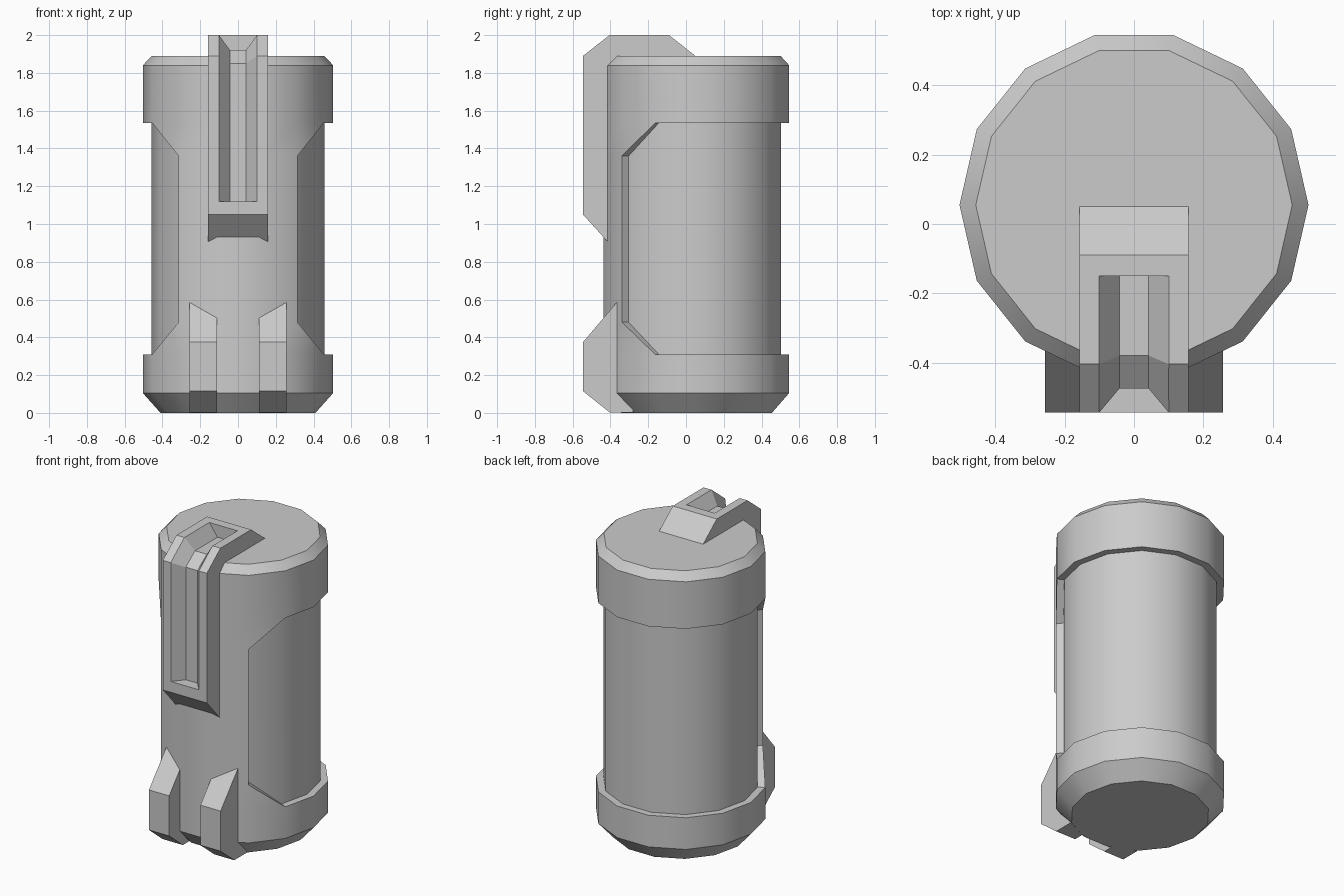
import bpy, bmesh, math

if "Cube" in bpy.data.objects:
    bpy.data.objects.remove(bpy.data.objects["Cube"])

grey = bpy.data.materials.new("plain_grey")
grey.use_nodes = True
colour = (0.6, 0.6, 0.6, 1)
grey.diffuse_color = colour
grey.node_tree.nodes["Principled BSDF"].inputs["Base Color"].default_value = colour

SIDES = 14
CENTRE_Y = 0.055
OUTER, INNER = 0.504, 0.459
LOW, HIGH = 0.31, 1.535            # band between the two collars
PANEL_LOW, PANEL_HIGH = 0.48, 1.36  # straight part of the panel edge


def finish(bm, name):
    bmesh.ops.remove_doubles(bm, verts=bm.verts, dist=0.0005)
    bmesh.ops.recalc_face_normals(bm, faces=bm.faces)
    mesh = bpy.data.meshes.new(name)
    bm.to_mesh(mesh)
    bm.free()
    mesh.materials.append(grey)
    obj = bpy.data.objects.new(name, mesh)
    bpy.context.collection.objects.link(obj)
    return obj


def add_face(bm, points):
    bm.faces.new([bm.verts.new(p) for p in points])


def rim(r, k, z):
    a = math.tau * k / SIDES
    return (r * math.cos(a), CENTRE_Y + r * math.sin(a), z)


def wall(bm, k, r0, z0, r1, z1):
    add_face(bm, [rim(r0, k, z0), rim(r0, k + 1, z0), rim(r1, k + 1, z1), rim(r1, k, z1)])


def prism(name, profile, x0, x1):
    """Side profile of (y, z) points, extruded across x."""
    bm = bmesh.new()
    face = bm.faces.new([bm.verts.new((x0, y, z)) for y, z in profile])
    ext = bmesh.ops.extrude_face_region(bm, geom=[face])["geom"]
    bmesh.ops.translate(bm, vec=(x1 - x0, 0, 0),
                        verts=[v for v in ext if isinstance(v, bmesh.types.BMVert)])
    return finish(bm, name)


# Canister: collars with chamfered ends
bm = bmesh.new()
for k in range(SIDES):
    for section in ([(0.41, 0), (OUTER, 0.105), (OUTER, LOW)],
                    [(OUTER, HIGH), (OUTER, 1.84), (0.457, 1.89)]):
        for (r0, z0), (r1, z1) in zip(section, section[1:]):
            wall(bm, k, r0, z0, r1, z1)
for r, z in ((0.41, 0), (0.457, 1.89)):
    add_face(bm, [rim(r, k, z) for k in range(SIDES)])

# Raised front panel, flush with the collars
levels = [LOW, PANEL_LOW, PANEL_HIGH, HIGH]
for k in (9, 10, 11):
    for z0, z1 in zip(levels, levels[1:]):
        wall(bm, k, OUTER, z0, OUTER, z1)

# Recessed barrel around the sides and back, with ledges
first, last = -2, 9


def edge_heights(k):
    return (PANEL_LOW, PANEL_HIGH) if k in (first, last) else (LOW, HIGH)


for k in range(first, last):
    a, b = edge_heights(k), edge_heights(k + 1)
    add_face(bm, [rim(INNER, k, a[0]), rim(INNER, k + 1, b[0]),
                  rim(INNER, k + 1, b[1]), rim(INNER, k, a[1])])
    for i in (0, 1):
        add_face(bm, [rim(OUTER, k, a[i]), rim(OUTER, k + 1, b[i]),
                      rim(INNER, k + 1, b[i]), rim(INNER, k, a[i])])
for k, neighbour in ((first, first + 1), (last, last - 1)):
    add_face(bm, [rim(OUTER, k, PANEL_LOW), rim(OUTER, k, PANEL_HIGH),
                  rim(INNER, k, PANEL_HIGH), rim(INNER, k, PANEL_LOW)])
    for z_in, z_end in ((PANEL_LOW, LOW), (PANEL_HIGH, HIGH)):
        add_face(bm, [rim(OUTER, k, z_in), rim(OUTER, k, z_end), rim(OUTER, neighbour, z_end)])
canister = finish(bm, "canister")
bpy.ops.object.select_all(action='DESELECT')
canister.select_set(True)
bpy.context.view_layer.objects.active = canister
bpy.ops.object.shade_smooth_by_angle(angle=math.radians(30))

# Clip hooked over the top front edge
clip = prism("top_clip", [(-0.545, 1.05), (-0.545, 1.89), (-0.405, 2), (-0.09, 2),
                          (0.06, 1.882), (-0.3, 1.8), (-0.3, 0.78)], -0.158, 0.158)

# Tapered groove cut along the clip
floor = [(-0.475, 1.12), (-0.475, 1.85), (-0.38, 1.92), (-0.15, 1.92)]
mouth = [(-0.545, 1.12), (-0.545, 1.89), (-0.405, 2), (-0.15, 2)]
bm = bmesh.new()
rings = []
for (fy, fz), (my, mz) in zip(floor, mouth):
    y, z = fy + 1.5 * (my - fy), fz + 1.5 * (mz - fz)
    rings.append([bm.verts.new(p) for p in
                  ((-0.042, fy, fz), (0.042, fy, fz), (0.13, y, z), (-0.13, y, z))])
for r0, r1 in zip(rings, rings[1:]):
    for i in range(4):
        j = (i + 1) % 4
        bm.faces.new((r0[i], r0[j], r1[j], r1[i]))
bm.faces.new(rings[0])
bm.faces.new(rings[-1])
cutter = finish(bm, "groove_cutter")
cutter.hide_render = True
cut = clip.modifiers.new("groove", 'BOOLEAN')
cut.operation, cut.solver, cut.object = 'DIFFERENCE', 'EXACT', cutter
bpy.ops.object.select_all(action='DESELECT')
clip.select_set(True)
bpy.context.view_layer.objects.active = clip
bpy.ops.object.modifier_apply(modifier=cut.name)
bpy.data.objects.remove(cutter)

# Pair of feet at the bottom front
foot = [(-0.545, 0.115), (-0.545, 0.375), (-0.365, 0.587), (-0.28, 0.587),
        (-0.28, 0.003), (-0.405, 0.003)]
for side, name in ((1, "left_foot"), (-1, "right_foot")):
    prism(name, foot, side * 0.112, side * 0.257)
